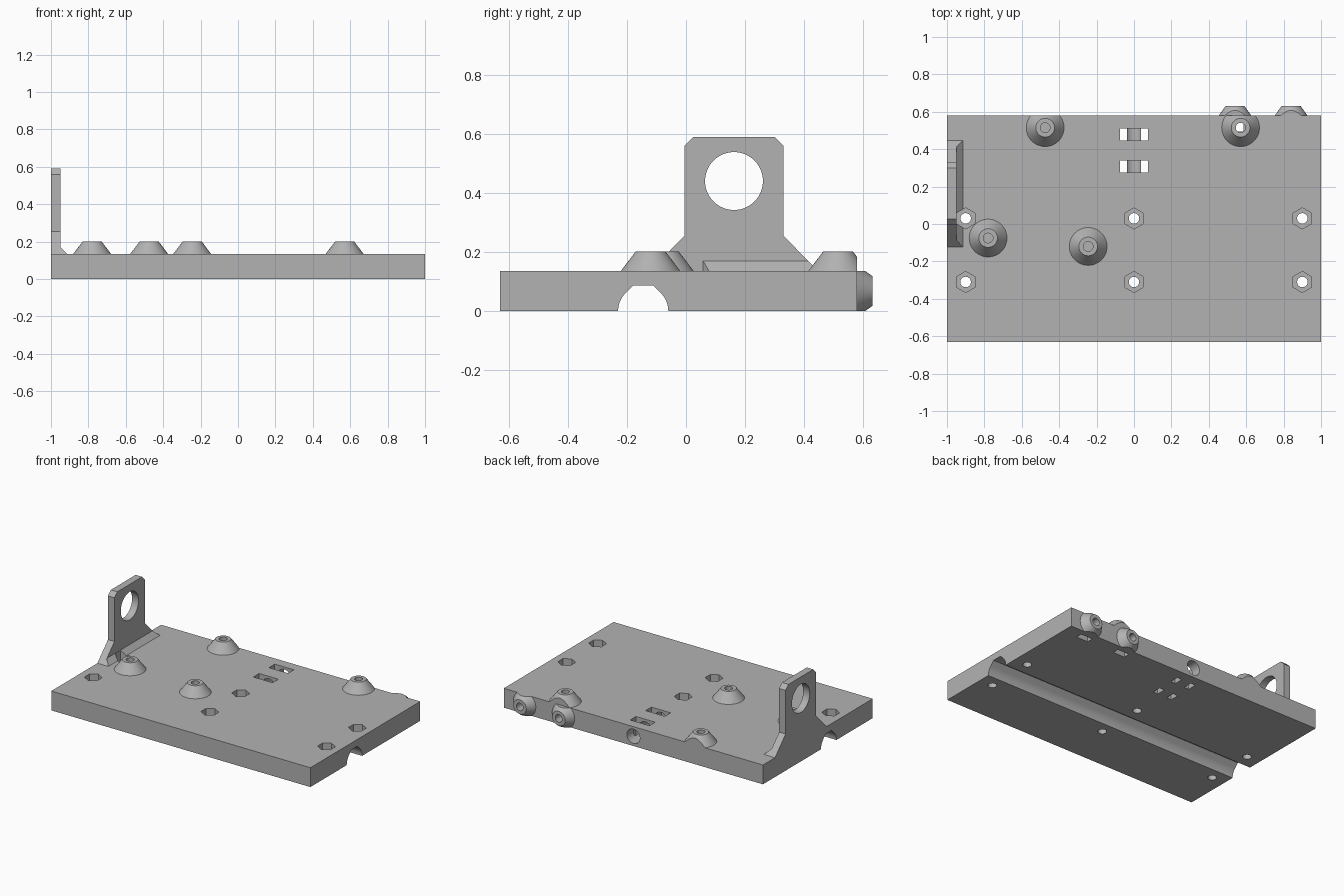
import bpy
import bmesh
from math import sin, cos, pi, radians

if "Cube" in bpy.data.objects:
    bpy.data.objects.remove(bpy.data.objects["Cube"], do_unlink=True)

grey = bpy.data.materials.new("plain_grey")
grey.use_nodes = True
colour = (0.45, 0.45, 0.45, 1)
grey.diffuse_color = colour
grey.node_tree.nodes["Principled BSDF"].inputs["Base Color"].default_value = colour

TOP = 0.135          # plate thickness
MID = TOP / 2
FRONT, BACK = -0.63, 0.58
AXES = {"x": lambda u, v, t: (t, u, v),
        "y": lambda u, v, t: (u, t, v),
        "z": lambda u, v, t: (u, v, t)}


def ring(u, v, r, n=48):
    """Regular polygon with its first corner pointing along v."""
    return [(u + r * sin(2 * pi * i / n), v + r * cos(2 * pi * i / n)) for i in range(n)]


def rect(u0, u1, v0, v1):
    return [(u0, v0), (u1, v0), (u1, v1), (u0, v1)]


def loft(name, axis, start, end, pts, end_pts=None):
    """Solid between two matching outlines along an axis."""
    bm = bmesh.new()
    place = AXES[axis]
    a = [bm.verts.new(place(u, v, start)) for u, v in pts]
    b = [bm.verts.new(place(u, v, end)) for u, v in (end_pts or pts)]
    bm.faces.new(a)
    bm.faces.new(b[::-1])
    n = len(a)
    for i in range(n):
        bm.faces.new((a[i], b[i], b[(i + 1) % n], a[(i + 1) % n]))
    bmesh.ops.recalc_face_normals(bm, faces=bm.faces)
    mesh = bpy.data.meshes.new(name)
    bm.to_mesh(mesh)
    bm.free()
    mesh.materials.append(grey)
    ob = bpy.data.objects.new(name, mesh)
    bpy.context.scene.collection.objects.link(ob)
    return ob


def select_only(ob):
    bpy.ops.object.select_all(action="DESELECT")
    ob.select_set(True)
    bpy.context.view_layer.objects.active = ob


def carve(cutter, *targets, operation="DIFFERENCE"):
    """Apply one boolean to each target, then drop the cutter."""
    cutter.hide_render = True
    for ob in targets:
        mod = ob.modifiers.new("carve", "BOOLEAN")
        mod.operation = operation
        mod.solver = "EXACT"
        mod.object = cutter
        select_only(ob)
        bpy.ops.object.modifier_apply(modifier=mod.name)
    bpy.data.objects.remove(cutter, do_unlink=True)


# Base plate
plate = loft("base_plate", "z", 0, TOP, rect(-1, 1, FRONT, BACK))
parts = [plate]

# Rod groove along the underside: round sides, sloped shoulders, flat roof
r, gy, roof = 0.085, -0.145, 0.087
arc = [(r * cos(radians(a)), r * sin(radians(a))) for a in range(0, 46, 5)]
half = [(r, -0.1)] + arc + [(r * 2 ** 0.5 - roof, roof)]
groove = [(gy + u, v) for u, v in half] + [(gy - u, v) for u, v in reversed(half)]
carve(loft("groove_cutter", "x", -1.1, 1.1, groove), plate)

# Bracket wall with chamfered corners and a round eye
yc = 0.1625
side = [(0.285, TOP), (0.1675, 0.255), (0.1675, 0.56), (0.137, 0.59)]
outline = [(yc + u, v) for u, v in side] + [(yc - u, v) for u, v in reversed(side)]
wall = loft("bracket_wall", "x", -1, -0.95, outline)
carve(loft("eye_cutter", "x", -1.1, -0.8, ring(yc, 0.44, 0.098, 64)), wall)

# Bracket foot: sloped fillet with mitred ends
foot = loft("bracket_foot", "z", TOP, 0.17,
            rect(-0.95, -0.915, yc - 0.285, yc + 0.285),
            rect(-0.95, -0.9495, yc - 0.25, yc + 0.25))
parts += [wall, foot]

# Hexagonal nut pockets with through holes
for x in (-0.9, 0, 0.9):
    for y in (-0.31, 0.03):
        targets = [plate, foot] if x < 0 and y > 0 else [plate]
        carve(loft("hex_cutter", "z", 0.075, 0.3, ring(x, y, 0.0565, 6)), *targets)
        carve(loft("bolt_cutter", "z", -0.1, 0.3, ring(x, y, 0.028)), plate)

# Conical bosses on the top, trimmed flush with the back edge
for i, (x, y) in enumerate([(-0.475, 0.515), (0.57, 0.515), (-0.78, -0.075), (-0.245, -0.12)]):
    boss = loft(f"top_boss_{i + 1}", "z", TOP, 0.202, ring(x, y, 0.101), ring(x, y, 0.05))
    if y + 0.101 > BACK:
        carve(loft("trim", "z", 0, 1, rect(-2, 2, -2, BACK)), boss, operation="INTERSECT")
    carve(loft("screw_cutter", "z", 0.1, 0.3, ring(x, y, 0.026)), boss, plate)
    parts.append(boss)

# Conical bosses on the back edge, trimmed to the plate thickness, with nut slots below
for i, x in enumerate((0.54, 0.84)):
    boss = loft(f"back_boss_{i + 1}", "y", BACK, 0.632, ring(x, MID, 0.087), ring(x, MID, 0.05))
    carve(loft("trim", "z", 0, TOP, rect(-2, 2, -2, 2)), boss, operation="INTERSECT")
    carve(loft("screw_cutter", "y", 0.45, 0.8, ring(x, MID, 0.026)), boss, plate)
    carve(loft("nut_slot_cutter", "z", -0.1, 0.11, rect(x - 0.045, x + 0.045, 0.495, 0.54)), plate)
    parts.append(boss)

# Cable hole in the back edge and the two tie slots that straddle it
carve(loft("cable_cutter", "y", 0.2, 0.8, ring(0, MID, 0.05)), plate)
arm = [(0.037, MID), (0.037, -0.1), (0.074, -0.1), (0.074, 0.3)]
straddle = arm + [(-u, v) for u, v in reversed(arm)]
for y in (0.307, 0.478):
    carve(loft("tie_cutter", "y", y - 0.032, y + 0.032, straddle), plate)

# Smooth the round surfaces and keep the edges crisp
for ob in parts:
    select_only(ob)
    bpy.ops.object.shade_smooth_by_angle(angle=radians(30))
